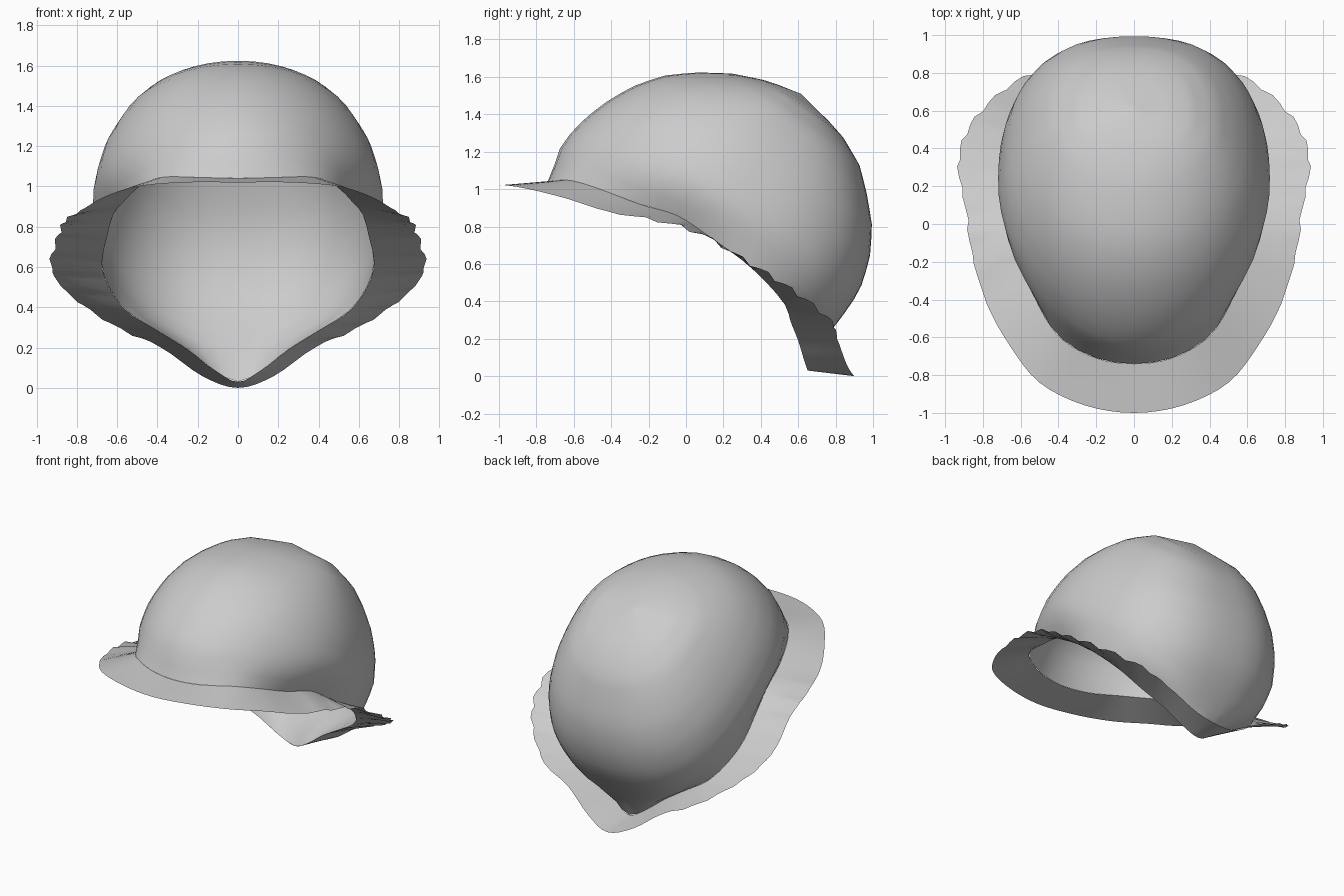
import bpy, bmesh, math
from mathutils import Vector

cube = bpy.data.objects.get("Cube")
if cube:
    bpy.data.objects.remove(cube, do_unlink=True)

cloth = bpy.data.materials.new("grey cloth")
cloth.use_nodes = True
GREY = (0.6, 0.6, 0.6, 1)
cloth.diffuse_color = GREY
cloth.node_tree.nodes["Principled BSDF"].inputs["Base Color"].default_value = GREY

# Left half of the face opening and of the brim's outer edge, forehead to nape
RIM = [(0, -.74, 1.04), (.2, -.71, 1.045), (.38, -.61, 1.045), (.49, -.46, 1),
       (.57, -.25, .92), (.62, -.05, .86), (.65, .12, .75), (.675, .3, .62),
       (.64, .43, .5), (.55, .53, .38), (.41, .56, .29), (.25, .6, .19),
       (.12, .63, .09), (0, .65, .03)]
EDGE = [(0, -1, 1.02), (.26, -.96, 1.02), (.5, -.84, 1), (.66, -.64, .95),
        (.78, -.42, .88), (.86, -.15, .83), (.89, .08, .76), (.93, .3, .63),
        (.89, .48, .52), (.77, .64, .41), (.58, .78, .29), (.38, .81, .2),
        (.18, .86, .06), (0, .9, 0)]


def smooth_path(points, steps):
    """Catmull-Rom curve through half an outline that mirrors across x = 0."""
    p = [Vector(q) for q in points]
    flip = Vector((-1, 1, 1))
    p = [p[1] * flip] + p + [p[-2] * flip]
    path = []
    for a, b, c, d in zip(p, p[1:], p[2:], p[3:]):
        for i in range(steps):
            t = i / steps
            path.append(0.5 * (2 * b + (c - a) * t + (2 * a - 5 * b + 4 * c - d) * t**2
                               + (3 * b - a - 3 * c + d) * t**3))
    return path + [p[-2]]


def half_sheet(name, rows):
    """Skin a grid of rows, then mirror it across x = 0."""
    bm = bmesh.new()
    grid = [[bm.verts.new(v) for v in row] for row in rows]
    for low, high in zip(grid, grid[1:]):
        for i in range(len(low) - 1):
            bm.faces.new((low[i], low[i + 1], high[i + 1], high[i]))
    bmesh.ops.remove_doubles(bm, verts=bm.verts, dist=0.0005)
    mesh = bpy.data.meshes.new(name)
    bm.to_mesh(mesh)
    bm.free()
    mesh.materials.append(cloth)
    obj = bpy.data.objects.new(name, mesh)
    bpy.context.collection.objects.link(obj)
    mirror = obj.modifiers.new("mirror", 'MIRROR')
    mirror.merge_threshold = 0.002
    for poly in mesh.polygons:
        poly.use_smooth = True


# Crown: tilted dome, measured along (u) and above (h) the opening plane
TILT = math.radians(35.6)
CA, SA = math.cos(TILT), math.sin(TILT)
BASE, MID = 0.41, -0.38
# Hoops: height, reach to the front, reach to the back, half width
HOOPS = [(0, .84, .85, .67), (.18, .878, .865, .7), (.32, .877, .874, .715),
         (.5, .834, .87, .72), (.67, .762, .815, .68), (.82, .66, .724, .61),
         (.94, .525, .605, .53), (1.05, .36, .475, .43), (1.13, .18, .29, .29),
         (1.175, 0, 0, 0)]
HEIGHT = HOOPS[-1][0]


def hoop_at(h):
    for a, b in zip(HOOPS, HOOPS[1:]):
        if h <= b[0]:
            break
    t = min(1, max(0, (h - a[0]) / (b[0] - a[0])))
    return [p + (q - p) * t for p, q in zip(a[1:], b[1:])]


def crown_point(rim, f):
    u0 = rim.y * CA - rim.z * SA - MID
    h0 = rim.y * SA + rim.z * CA - BASE
    angle = math.atan2(rim.x / 0.72, -u0 / 0.88)
    h = h0 + (HEIGHT - h0) * math.sin(f * math.pi / 2)
    front, back, width = hoop_at(h)
    c = math.cos(angle)
    reach, power = (front, 2) if c > 0 else (back, 2.5)
    w = min(1, (h - h0) / 0.22)
    w = w * (2 - w)
    x = rim.x + (width * max(0, 1 - abs(c) ** power) ** (1 / power) - rim.x) * w
    u = u0 + (-reach * c - u0) * w + MID
    return Vector((x, u * CA + (h + BASE) * SA, (h + BASE) * CA - u * SA))


ROWS = 20
rim = smooth_path(RIM, 2)
half_sheet("bonnet_crown", [[crown_point(p, r / ROWS) for p in rim] for r in range(ROWS + 1)])

# Brim: flared band with a lightly ruffled outer edge along the sides
inner, outer = smooth_path(RIM, 4), smooth_path(EDGE, 4)
for i, p in enumerate(outer):
    side = min(1, max(0, p.x - 0.3) * 3) * min(1, max(0, p.y + 0.5) * 2)
    p += Vector((0.008, 0.006, 0.012)) * math.sin(i * 2.1) * side
half_sheet("bonnet_brim", [[o.lerp(n, r / 3) for o, n in zip(outer, inner)] for r in range(4)])
